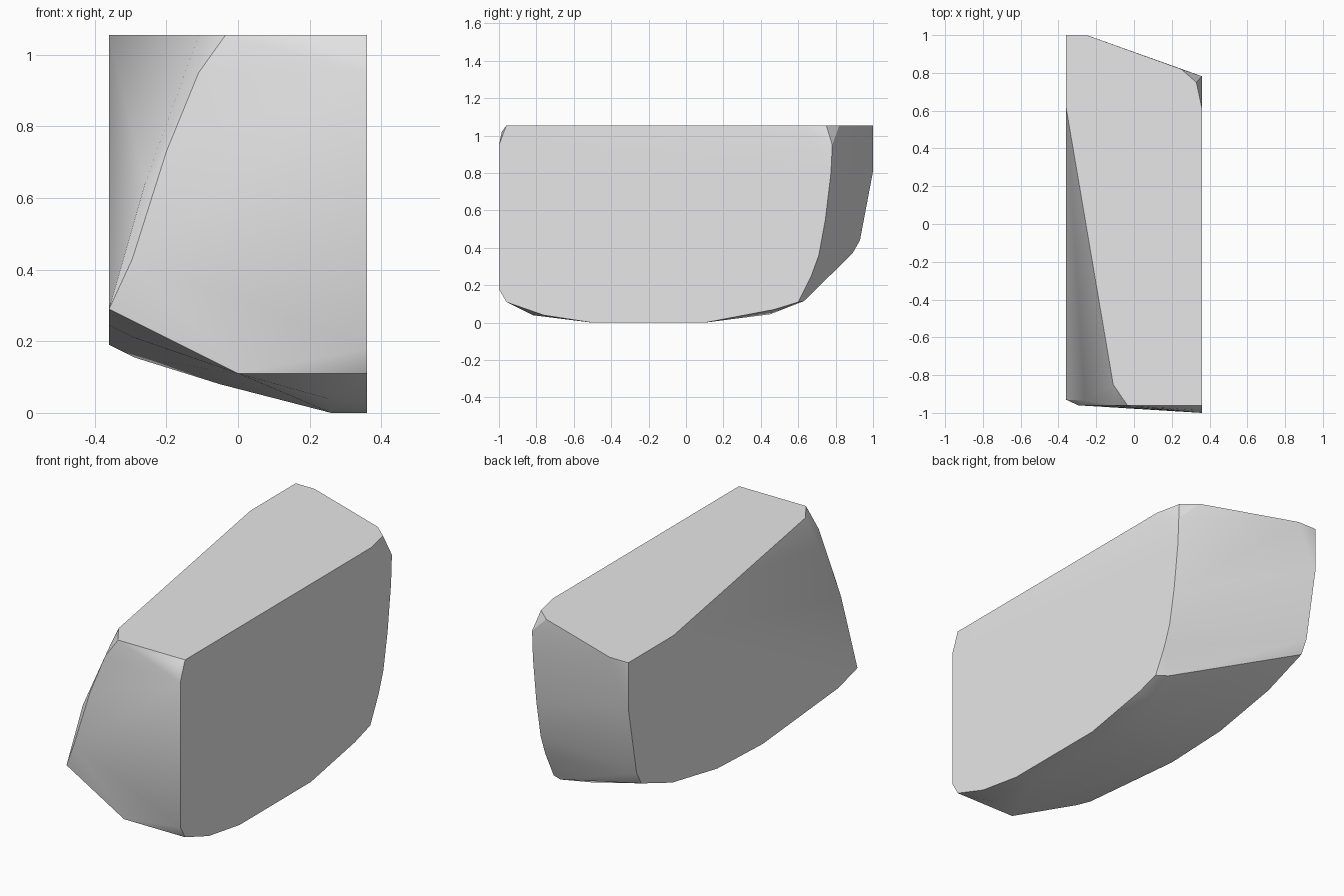
import bpy
import bmesh
import math
from mathutils import Vector

default_cube = bpy.data.objects.get("Cube")
if default_cube:
    bpy.data.objects.remove(default_cube, do_unlink=True)

TOP = 1.055
HALF_WIDTH = 0.36


def make_material(name, colour):
    material = bpy.data.materials.new(name)
    material.use_nodes = True
    material.diffuse_color = colour
    material.node_tree.nodes["Principled BSDF"].inputs["Base Color"].default_value = colour
    return material


def side_outline(x, outline):
    """Place a side outline of (y, z) pairs on the plane at x."""
    return [Vector((x, y, z)) for y, z in outline]


def level_outline(z, outline):
    """Place a horizontal outline of (x, y) pairs at height z."""
    return [Vector((x, y, z)) for x, y in outline]


def build_hull(name, points, material):
    """Wrap the outlines in a tight skin, then merge coplanar triangles."""
    mesh = bpy.data.meshes.new(name)
    bm = bmesh.new()
    for point in points:
        bm.verts.new(point)
    result = bmesh.ops.convex_hull(bm, input=list(bm.verts), use_existing_faces=False)
    unused = {g for g in result["geom_interior"] + result["geom_unused"]
              if isinstance(g, bmesh.types.BMVert)}
    bmesh.ops.delete(bm, geom=list(unused), context="VERTS")
    bmesh.ops.dissolve_limit(bm, angle_limit=math.radians(1),
                             verts=list(bm.verts), edges=list(bm.edges))
    bmesh.ops.recalc_face_normals(bm, faces=list(bm.faces))
    bm.to_mesh(mesh)
    bm.free()
    mesh.materials.append(material)
    block = bpy.data.objects.new(name, mesh)
    bpy.context.collection.objects.link(block)
    return block


# Large flat side, with a rounded underside and curved back edge
flat_side = side_outline(HALF_WIDTH, [
    (-0.96, TOP), (-1, 0.95), (-1, 0.18), (-0.96, 0.11), (-0.76, 0.04),
    (-0.5, 0), (0.1, 0), (0.47, 0.07), (0.6, 0.11), (0.67, 0.25),
    (0.71, 0.36), (0.745, 0.55), (0.775, 0.8), (0.782, 0.95), (0.61, TOP)])

# Opposite side, shorter underneath and cut away at the upper front
cut_side = side_outline(-HALF_WIDTH, [
    (-0.93, 0.29), (-0.77, 0.245), (-0.13, 0.19), (0.25, 0.205),
    (0.63, 0.275), (0.89, 0.37), (0.93, 0.44), (1, 0.81), (1, TOP), (0.62, TOP)])

# Top face, with its angled back and clipped corners
top_face = level_outline(TOP, [
    (-0.25, 1), (0.25, 0.82), (0.33, 0.75), (-0.035, -0.96), (-0.11, -0.85)])

# Narrow bevel between the front and the cut side
front_bevel = [Vector(p) for p in (
    (-0.11, -0.962, 0.95), (-0.2, -0.962, 0.73), (-0.295, -0.96, 0.43),
    (-0.115, -0.91, 0.99), (-0.26, -0.935, 0.64), (0.325, -0.985, 1.02))]

# Sloping underside
underside = [Vector(p) for p in (
    (0.26, -0.5, 0), (0.26, 0.1, 0), (0.25, -0.82, 0.04), (0, -0.96, 0.11),
    (-0.29, -0.8, 0.21), (-0.05, -0.1, 0.08), (-0.29, 0.0, 0.155),
    (0.3, 0.63, 0.115), (0.25, 0.45, 0.045))]

stone_grey = make_material("light_grey", (0.8, 0.8, 0.8, 1))
block = build_hull("faceted_block",
                   flat_side + cut_side + top_face + front_bevel + underside,
                   stone_grey)

# Soft shading on the shallow bends, crisp main edges
bpy.ops.object.select_all(action="DESELECT")
block.select_set(True)
bpy.context.view_layer.objects.active = block
bpy.ops.object.shade_smooth_by_angle(angle=math.radians(30))
